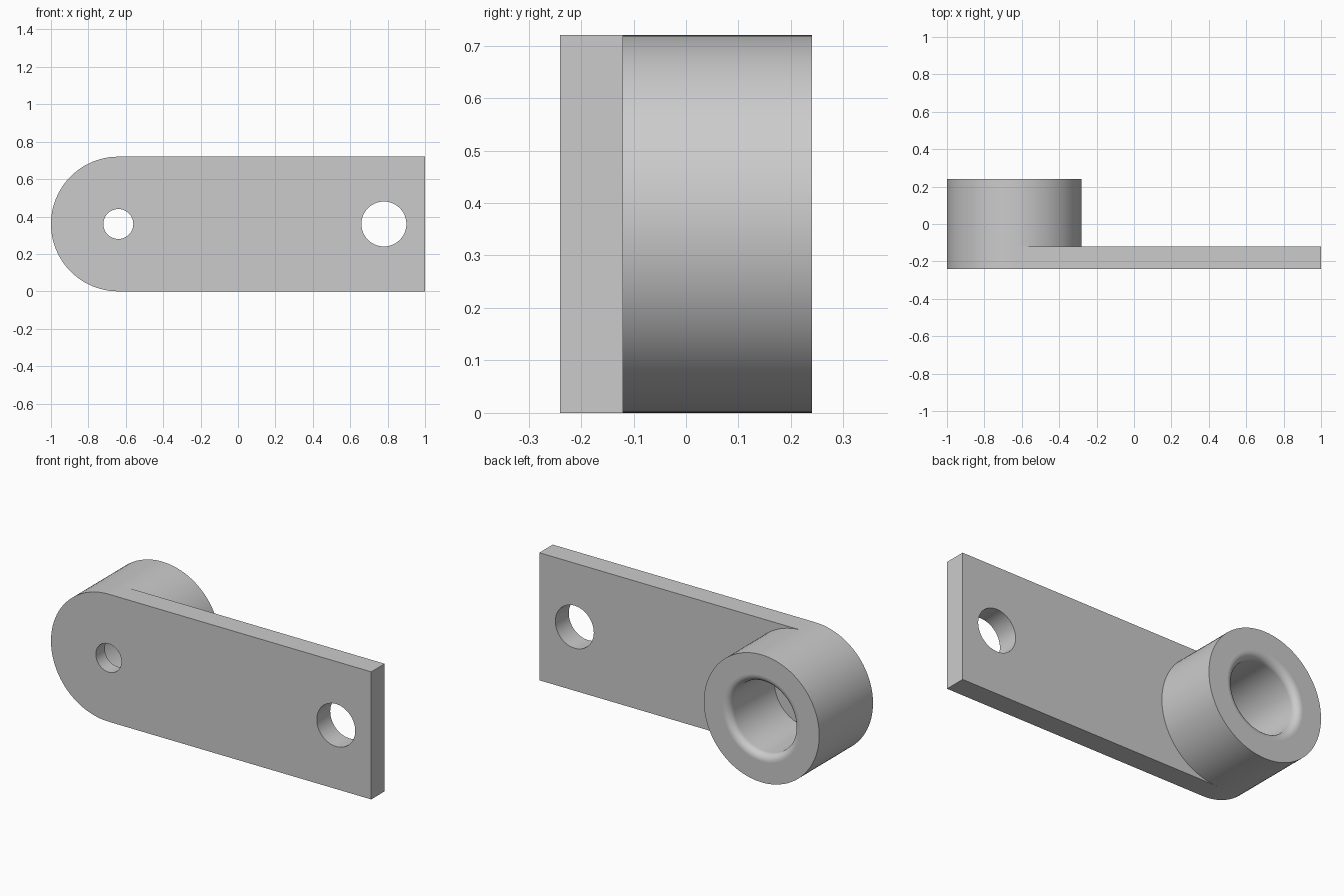
import bpy
import bmesh
from math import cos, sin, pi

cube = bpy.data.objects.get("Cube")
if cube:
    bpy.data.objects.remove(cube, do_unlink=True)

FRONT, PLATE_BACK, HUB_BACK, BORE_FLOOR = -0.24, -0.12, 0.24, -0.16
HUB_X, HOLE_X, MID_Z = -0.64, 0.78, 0.36
HUB_R, BORE_R, FILLET, PIN_R, HOLE_R = 0.36, 0.20, 0.04, 0.08, 0.12
SEGMENTS = 96

bm = bmesh.new()


def arc(cx, r, start=0.0, turn=2 * pi):
    """Points (x, z) along an arc, without the end point of a full turn."""
    n = round(SEGMENTS * turn / (2 * pi))
    count = n if turn > 6 else n + 1
    return [(cx + r * cos(start + turn * i / n),
             MID_Z + r * sin(start + turn * i / n)) for i in range(count)]


def wall(a, ya, b, yb, closed=True, smooth=True):
    """Strip of quads between two matching outlines."""
    va = [bm.verts.new((x, ya, z)) for x, z in a]
    vb = [bm.verts.new((x, yb, z)) for x, z in b]
    for i in range(len(a) if closed else len(a) - 1):
        j = (i + 1) % len(a)
        bm.faces.new((va[i], va[j], vb[j], vb[i])).smooth = smooth


def cap(y, *loops):
    """Flat face bounded by an outline and any holes."""
    edges = []
    for loop in loops:
        vs = [bm.verts.new((x, y, z)) for x, z in loop]
        edges += [bm.edges.new((vs[i - 1], vs[i])) for i in range(len(vs))]
    bmesh.ops.triangle_fill(bm, use_beauty=True, edges=edges, normal=(0, 1, 0))


hub, bore = arc(HUB_X, HUB_R), arc(HUB_X, BORE_R)
rim = arc(HUB_X, BORE_R + FILLET)
pin, hole = arc(HUB_X, PIN_R), arc(HOLE_X, HOLE_R)
round_end = arc(HUB_X, HUB_R, pi / 2, pi)
inner_arc = arc(HUB_X, HUB_R, -pi / 2, pi)
corners = [(1, 0), (1, 2 * MID_Z)]

# Flat arm with its rounded end and through hole
cap(FRONT, round_end + corners, pin, hole)
cap(PLATE_BACK, inner_arc + corners[::-1], hole)
wall(round_end, FRONT, round_end, PLATE_BACK, closed=False)
straight = [round_end[-1]] + corners + [round_end[0]]
wall(straight, FRONT, straight, PLATE_BACK, closed=False, smooth=False)
wall(hole, FRONT, hole, PLATE_BACK)

# Round boss on the back
wall(hub, PLATE_BACK, hub, HUB_BACK)
cap(HUB_BACK, hub, rim)

# Rounded lip of the bore
STEPS = 8
lip = []
for i in range(STEPS + 1):
    t = pi / 2 * i / STEPS
    lip.append((BORE_R + FILLET * (1 - sin(t)), HUB_BACK - FILLET * (1 - cos(t))))
for (ra, ya), (rb, yb) in zip(lip, lip[1:]):
    wall(arc(HUB_X, ra), ya, arc(HUB_X, rb), yb)

# Bore, its floor and the small pin hole
wall(bore, HUB_BACK - FILLET, bore, BORE_FLOOR)
cap(BORE_FLOOR, bore, pin)
wall(pin, BORE_FLOOR, pin, FRONT)

bmesh.ops.remove_doubles(bm, verts=bm.verts, dist=0.00005)
bmesh.ops.recalc_face_normals(bm, faces=bm.faces)

mesh = bpy.data.meshes.new("lever_arm")
bm.to_mesh(mesh)
bm.free()
lever = bpy.data.objects.new("lever_arm", mesh)
bpy.context.collection.objects.link(lever)

# Plain grey metal
grey = bpy.data.materials.new("light_grey")
grey.use_nodes = True
colour = (0.6, 0.6, 0.6, 1)
grey.diffuse_color = colour
grey.node_tree.nodes["Principled BSDF"].inputs["Base Color"].default_value = colour
mesh.materials.append(grey)
